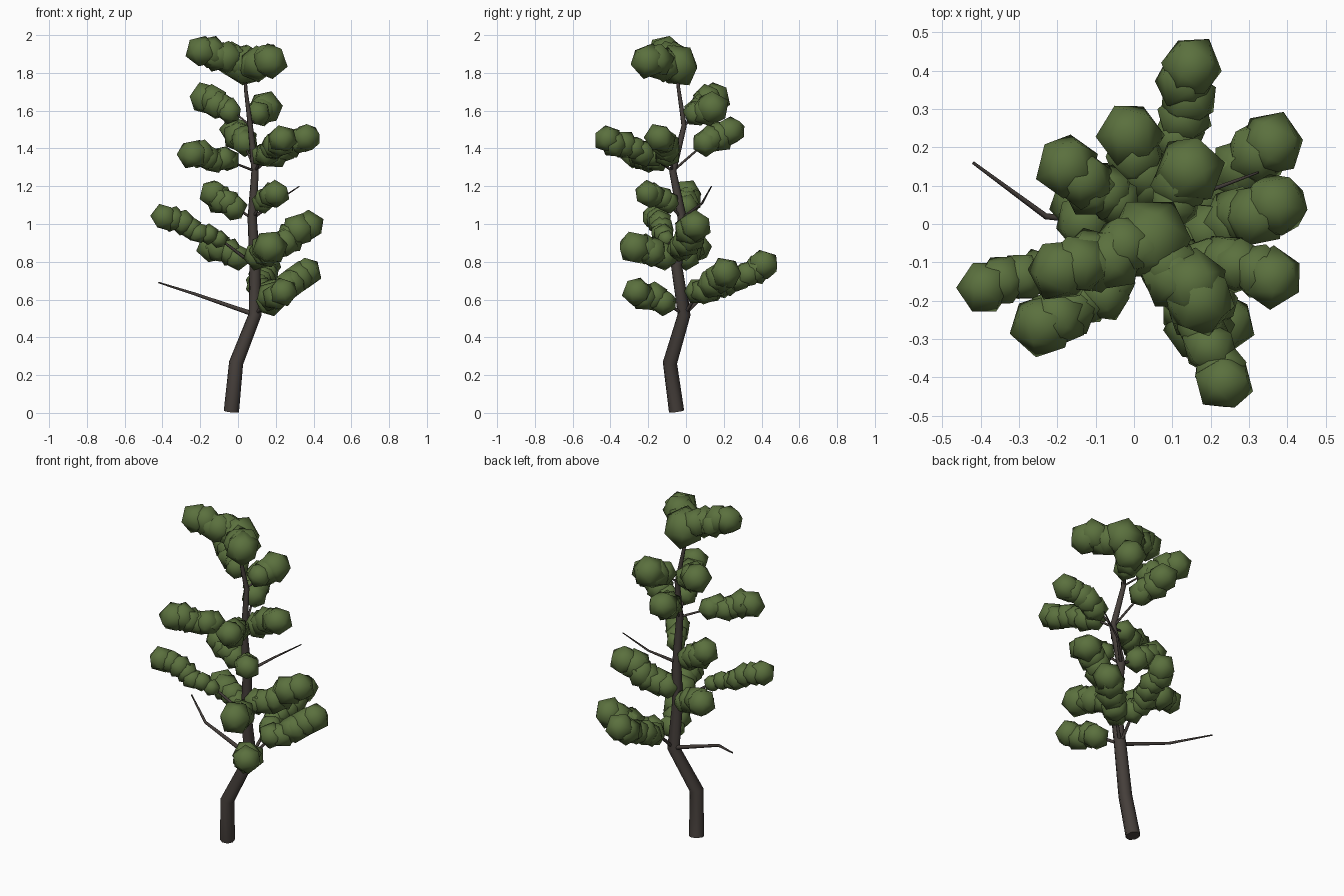
import bpy, bmesh, math, random
from mathutils import Vector, Matrix

if "Cube" in bpy.data.objects:
    bpy.data.objects.remove(bpy.data.objects["Cube"])

random.seed(11)


def material(name, rgb):
    m = bpy.data.materials.new(name)
    m.diffuse_color = (*rgb, 1)
    m.use_nodes = True
    m.node_tree.nodes["Principled BSDF"].inputs["Base Color"].default_value = m.diffuse_color
    return m


BARK = material("dark_bark", (0.060, 0.049, 0.043))
LEAF = material("leaf_green", (0.104, 0.163, 0.048))


def tube(name, points, radii):
    """Tapered round limb through the given points."""
    cu = bpy.data.curves.new(name, 'CURVE')
    cu.dimensions = '3D'
    cu.bevel_depth = 1.0
    cu.bevel_resolution = 2
    cu.use_fill_caps = True
    sp = cu.splines.new('POLY')
    sp.points.add(len(points) - 1)
    for p, co, r in zip(sp.points, points, radii):
        p.co = (*co, 1)
        p.radius = r
    ob = bpy.data.objects.new(name, cu)
    bpy.context.collection.objects.link(ob)
    ob.data.materials.append(BARK)
    bpy.ops.object.select_all(action='DESELECT')
    ob.select_set(True)
    bpy.context.view_layer.objects.active = ob
    bpy.ops.object.convert(target='MESH')
    bpy.ops.object.shade_smooth_by_angle(angle=math.radians(50))


def foliage(name, start, tip, r0, r1):
    """Row of overlapping faceted clumps from start to tip."""
    bm = bmesh.new()
    count = max(1, round((tip - start).length / 0.05) + 1)
    for i in range(count):
        t = i / max(1, count - 1)
        wob = Vector([random.uniform(-.012, .012) for _ in range(3)])
        if i == count - 1:
            wob *= 0
        rot = Matrix.Rotation(random.uniform(0, 6.28), 4, 'Z') @ \
            Matrix.Rotation(random.uniform(0, 3.14), 4, 'X')
        squash = Matrix.Diagonal([random.uniform(.95, 1.09) for _ in range(3)] + [1])
        mat = Matrix.Translation(start.lerp(tip, t) + wob) @ rot @ squash
        bmesh.ops.create_icosphere(bm, subdivisions=1, radius=r0 + (r1 - r0) * t, matrix=mat)
    for f in bm.faces:
        f.smooth = True
    me = bpy.data.meshes.new(name)
    bm.to_mesh(me)
    bm.free()
    me.materials.append(LEAF)
    bpy.context.collection.objects.link(bpy.data.objects.new(name, me))


def branch(name, base, tip, bare, r0=.075, r1=.082, arch=.6):
    """Arched limb from the trunk; clumps cover it beyond the bare fraction."""
    tip = Vector(tip)
    start = base.lerp(tip, bare)
    start.z = base.z + (tip.z - base.z) * bare ** arch
    thick = 0.012 - 0.004 * base.z
    tube(name + "_branch", [base, start, tip], [thick, thick * .75, thick * .4])
    foliage(name + "_foliage", start, tip, r0, r1)


# Trunk: bends at every tier of branches
trunk = [Vector(p) for p in (
    (-.035, -.05, .008), (-.01, -.085, .265), (.09, -.01, .52),
    (.09, -.05, .78), (.075, -.02, 1.03), (.09, -.07, 1.28),
    (.065, -.01, 1.52), (.04, -.04, 1.72), (.04, -.05, 1.84))]
tube("trunk", trunk, [.041 * (1 - (p.z / 2.1) ** 1.3) for p in trunk])
low, mid, upper, high, crown, _, top = trunk[2:]

# Leafy branches, tier by tier
branch("low_right", low, (.36, .21, .74), .33, .075, .086)
branch("low_front", low, (.24, -.26, .64), .47)
branch("low_back", low, (.15, .41, .785), .33, .070, .082)

branch("mid_left_long", mid, (-.39, -.165, 1.035), .42, .052, .073)
branch("mid_left", mid, (-.14, .055, .875), .40, .074, .084)
branch("mid_right", mid, (.37, .05, .99), .22, .078, .088)
branch("mid_front", mid, (.17, -.27, .875), .30, .080, .088)

branch("upper_left", upper, (-.13, .005, 1.16), .48, .076, .078, 1)
branch("upper_front", upper, (.20, -.20, 1.16), .42, .060, .074)

branch("high_left", high, (-.24, -.265, 1.37), .42, .070, .082)
branch("high_front", high, (.235, -.415, 1.45), .35, .070, .077)
branch("high_right", high, (.36, -.14, 1.455), .38, .074, .080)
branch("high_back", high, (-.01, .23, 1.49), .58, .074, .086)

branch("crown_left", crown, (-.175, .15, 1.665), .42, .070, .084)
branch("crown_right", crown, (.145, .14, 1.615), .50, .074, .090)

branch("top_left", top, (-.19, -.12, 1.915), .08, .090, .086)
branch("top_right", top, (.17, -.20, 1.862), .10, .090, .098)
crest = Vector((.04, -.04, 1.84))
foliage("top_foliage", crest, crest, .115, .115)

# Bare twigs
tube("bare_twig_left", [low, (-.23, .02, .63), (-.42, .16, .69)], [.013, .008, .004])
tube("bare_twig_right", [upper, (.19, .085, 1.11), (.325, .135, 1.20)], [.010, .006, .003])
